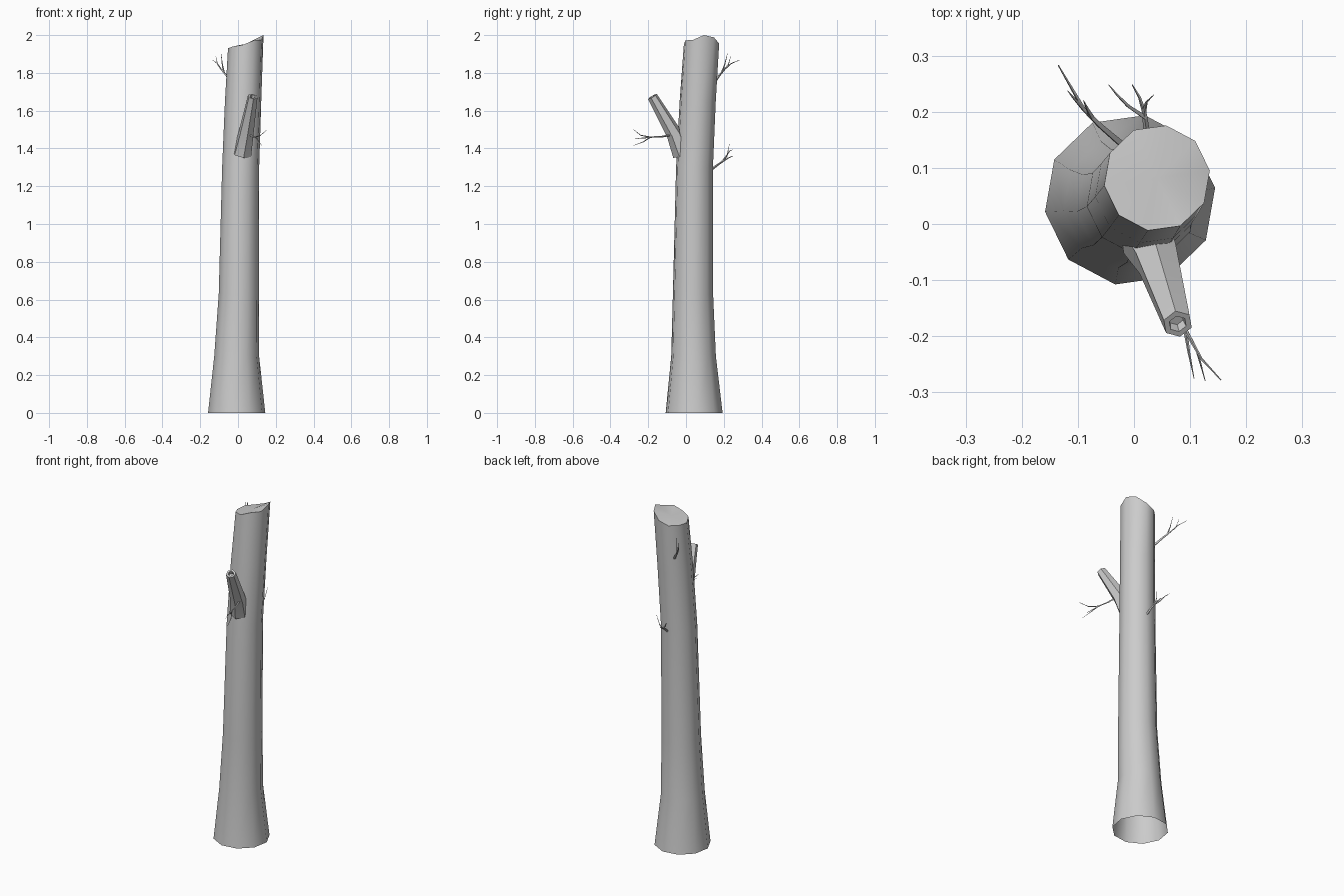
import bpy, bmesh, math
from mathutils import Vector

if "Cube" in bpy.data.objects:
    bpy.data.objects.remove(bpy.data.objects["Cube"])


def finish(name, bm, angle=50):
    bmesh.ops.recalc_face_normals(bm, faces=bm.faces)
    me = bpy.data.meshes.new(name)
    bm.to_mesh(me)
    bm.free()
    ob = bpy.data.objects.new(name, me)
    bpy.context.collection.objects.link(ob)
    bpy.ops.object.select_all(action='DESELECT')
    ob.select_set(True)
    bpy.context.view_layer.objects.active = ob
    bpy.ops.object.shade_smooth_by_angle(angle=math.radians(angle))
    return ob


def bridge(bm, a, b):
    n = len(a)
    for i in range(n):
        bm.faces.new((a[i], a[(i + 1) % n], b[(i + 1) % n], b[i]))


def tube(bm, path, radii, sides):
    """Tapered tube along a path; returns the rings."""
    pts = [Vector(p) for p in path]
    rings = []
    for i, p in enumerate(pts):
        d = (pts[min(i + 1, len(pts) - 1)] - pts[max(i - 1, 0)]).normalized()
        u = d.cross(Vector((0.9, 0.1, 0.1))).normalized()
        v = d.cross(u)
        rings.append([bm.verts.new(p + radii[i] * (u * math.cos(t) + v * math.sin(t)))
                      for t in (2 * math.pi * k / sides for k in range(sides))])
    for a, b in zip(rings, rings[1:]):
        bridge(bm, a, b)
    return rings


# Trunk: leaning ten-sided tube, open below, broken sloping top
SIDES = 10
levels = [(0, -.007, .043, .153), (.3, -.007, .04, .12), (.63, .005, .037, .108),
          (1.3, .014, .045, .099), (1.65, .027, .062, .097)]
top_z = [2.0, 1.988, 1.955, 1.935, 1.933, 1.93, 1.94, 1.948, 1.972, 1.975]
levels.append((top_z, .041, .082, .095))
bm = bmesh.new()
rings = []
for z, cx, cy, r in levels:
    ring = []
    for k in range(SIDES):
        t = math.radians(8 + 36 * k)
        zz = z[k] if isinstance(z, list) else z
        ring.append(bm.verts.new((cx + r * math.cos(t), cy + r * math.sin(t), zz)))
    rings.append(ring)
for a, b in zip(rings, rings[1:]):
    bridge(bm, a, b)
mid = bm.verts.new((.041, .082, 1.953))
for k in range(SIDES):
    bm.faces.new((rings[-1][k], rings[-1][(k + 1) % SIDES], mid))
finish("trunk", bm)

# Broken branch stump with a hollowed end
bm = bmesh.new()
rings = tube(bm, [(.022, -.02, 1.37), (.042, -.062, 1.475), (.078, -.178, 1.675)],
             [.052, .042, .027], 6)
end = rings[-1]
c = Vector((.078, -.178, 1.675))
axis = Vector((.036, -.116, .2)).normalized()
lip = [bm.verts.new(c + (v.co - c) * .6) for v in end]
floor = [bm.verts.new(c + (v.co - c) * .5 - axis * .02) for v in end]
bridge(bm, end, lip)
bridge(bm, lip, floor)
bm.faces.new(floor)
finish("branch_stump", bm)

# Twigs: thin curved stems, each entry is (path, base radius)
twigs = {
    "upper_twig": [
        ([(-.025, .145, 1.74), (-.06, .175, 1.785), (-.09, .205, 1.82),
          (-.11, .24, 1.85), (-.135, .283, 1.868)], .007),
        ([(-.075, .19, 1.803), (-.083, .205, 1.845), (-.09, .22, 1.905)], .005),
        ([(-.09, .205, 1.82), (-.108, .225, 1.845), (-.118, .237, 1.89)], .004)],
    "back_twig": [
        ([(.025, .13, 1.285), (.022, .17, 1.315), (.018, .2, 1.335),
          (.01, .225, 1.35), (-.003, .248, 1.36)], .007),
        ([(.02, .19, 1.328), (-.01, .21, 1.355), (-.03, .23, 1.385),
          (-.045, .248, 1.395)], .005),
        ([(.018, .2, 1.335), (.022, .217, 1.36), (.035, .23, 1.425)], .004)],
    "front_twig": [
        ([(.06, -.06, 1.475), (.078, -.13, 1.462), (.092, -.19, 1.46),
          (.12, -.24, 1.47), (.155, -.278, 1.5)], .006),
        ([(.09, -.18, 1.46), (.098, -.23, 1.455), (.107, -.275, 1.45)], .004),
        ([(.092, -.19, 1.46), (.112, -.225, 1.435), (.127, -.28, 1.415)], .004)],
}
for name, stems in twigs.items():
    bm = bmesh.new()
    for path, r in stems:
        n = len(path) - 1
        tube(bm, path, [r * (1 - .85 * i / n) for i in range(n + 1)], 4)
    finish(name, bm, 60)
